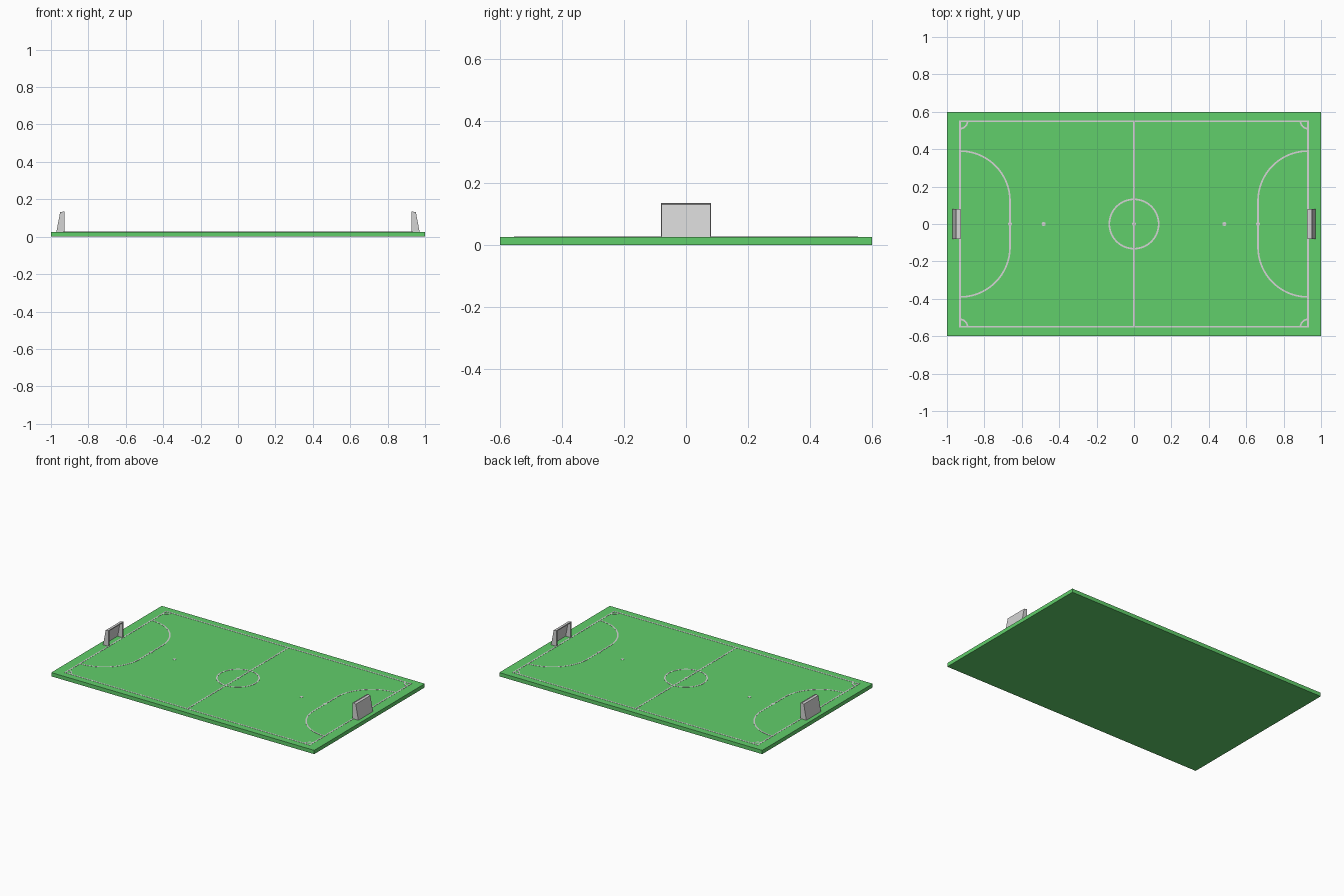
import bpy, bmesh, math

if "Cube" in bpy.data.objects:
    bpy.data.objects.remove(bpy.data.objects["Cube"])

def material(name, rgb):
    m = bpy.data.materials.new(name)
    m.diffuse_color = (*rgb, 1)
    m.use_nodes = True
    m.node_tree.nodes["Principled BSDF"].inputs["Base Color"].default_value = m.diffuse_color
    return m

GREEN = material("grass green", (0.12, 0.62, 0.145))
GREY = material("line and goal grey", (0.66, 0.66, 0.66))
TOP = 0.026      # pitch surface height
W = 0.009        # line width
LX, LY = 0.93, 0.55

def finish(name, bm, mat):
    bmesh.ops.recalc_face_normals(bm, faces=bm.faces)
    me = bpy.data.meshes.new(name)
    bm.to_mesh(me)
    bm.free()
    me.materials.append(mat)
    ob = bpy.data.objects.new(name, me)
    bpy.context.collection.objects.link(ob)
    return ob

def add_box(bm, x0, x1, y0, y1, z0, z1):
    vs = bmesh.ops.create_cube(bm, size=1)["verts"]
    for v in vs:
        v.co = (x1 if v.co.x > 0 else x0, y1 if v.co.y > 0 else y0, z1 if v.co.z > 0 else z0)

def stripe(name, pts, closed=False):
    """Thin raised ribbon centred on a flat path."""
    bm = bmesh.new()
    n = len(pts)
    rings = []
    for i, (x, y) in enumerate(pts):
        a = pts[(i - 1) % n] if closed or i > 0 else pts[i]
        b = pts[(i + 1) % n] if closed or i < n - 1 else pts[i]
        d1 = math.atan2(y - a[1], x - a[0]) if a != (x, y) else math.atan2(b[1] - y, b[0] - x)
        d2 = math.atan2(b[1] - y, b[0] - x) if b != (x, y) else d1
        mx, my = -math.sin(d1) - math.sin(d2), math.cos(d1) + math.cos(d2)
        l = math.hypot(mx, my)
        mx, my = mx / l, my / l
        h = W / 2 / max(0.3, mx * -math.sin(d1) + my * math.cos(d1))
        rings.append([bm.verts.new((x + s * mx * h, y + s * my * h, z))
                      for s, z in ((1, TOP - .001), (1, TOP + .001), (-1, TOP + .001), (-1, TOP - .001))])
    for i in range(n if closed else n - 1):
        p, q = rings[i], rings[(i + 1) % n]
        for k in range(4):
            bm.faces.new((p[k], p[(k + 1) % 4], q[(k + 1) % 4], q[k]))
    if not closed:
        bm.faces.new(rings[0])
        bm.faces.new(rings[-1])
    return finish(name, bm, GREY)

def arc(cx, cy, r, a0, a1, n):
    return [(cx + r * math.cos(math.radians(a0 + (a1 - a0) * i / n)),
             cy + r * math.sin(math.radians(a0 + (a1 - a0) * i / n))) for i in range(n + 1)]

# Pitch slab
bm = bmesh.new()
add_box(bm, -1, 1, -0.6, 0.6, 0, TOP)
finish("pitch", bm, GREEN)

# Boundary, halfway line and centre circle
stripe("boundary_line", [(-LX, -LY), (LX, -LY), (LX, LY), (-LX, LY)], True)
stripe("halfway_line", [(0, -LY), (0, LY)])
stripe("centre_circle", arc(0, 0, 0.132, 0, 360, 64)[:-1], True)

# Corner arcs and goal areas
for s, side in ((-1, "left"), (1, "right")):
    for t, end in ((-1, "front"), (1, "back")):
        stripe(f"corner_arc_{side}_{end}",
               [(s * (LX - x), t * (LY - y)) for x, y in arc(0, 0, 0.04, 0, 90, 10)])
    r, c = 0.267, 0.123
    path = arc(0, c, r, 90, 0, 24) + arc(0, -c, r, 0, -90, 24)
    stripe(f"goal_area_{side}", [(s * (LX - x), y) for x, y in path])

# Spots
for i, x in enumerate((-0.663, -0.483, 0, 0.483, 0.663)):
    bm = bmesh.new()
    bmesh.ops.create_cone(bm, cap_ends=True, segments=16, radius1=0.011, radius2=0.011, depth=0.003)
    bmesh.ops.translate(bm, verts=bm.verts, vec=(x, 0, TOP))
    finish(f"spot_{i + 1}", bm, GREY)

# Goals: open fronted shells with a sloping back, plus posts and crossbar
G = 0.079
profile = [(0.93, TOP), (0.93, 0.135), (0.951, 0.131), (0.971, TOP)]
for s, side in ((-1, "left"), (1, "right")):
    bm = bmesh.new()
    a, b = [[bm.verts.new((s * x, y, z)) for x, z in profile] for y in (-G, G)]
    bm.faces.new(a)
    bm.faces.new(b[::-1])
    for k in (1, 2):
        bm.faces.new((a[k], b[k], b[k + 1], a[k + 1]))
    net = finish(f"goal_net_{side}", bm, GREY)
    # outward normals regardless of the open front
    me = net.data
    if sum((p.center.x - s * 0.945) * p.normal.x for p in me.polygons) < 0:
        me.flip_normals()
    mod = net.modifiers.new("thickness", 'SOLIDIFY')
    mod.thickness = 0.003
    mod.offset = -1

    bm = bmesh.new()
    x0, x1 = sorted((s * 0.928, s * 0.935))
    for t in (-1, 1):
        y0, y1 = sorted((t * (G + 0.001), t * (G - 0.006)))
        add_box(bm, x0, x1, y0, y1, TOP - 0.001, 0.136)
    add_box(bm, x0, x1, -G + 0.006, G - 0.006, 0.129, 0.136)
    finish(f"goal_frame_{side}", bm, GREY)
